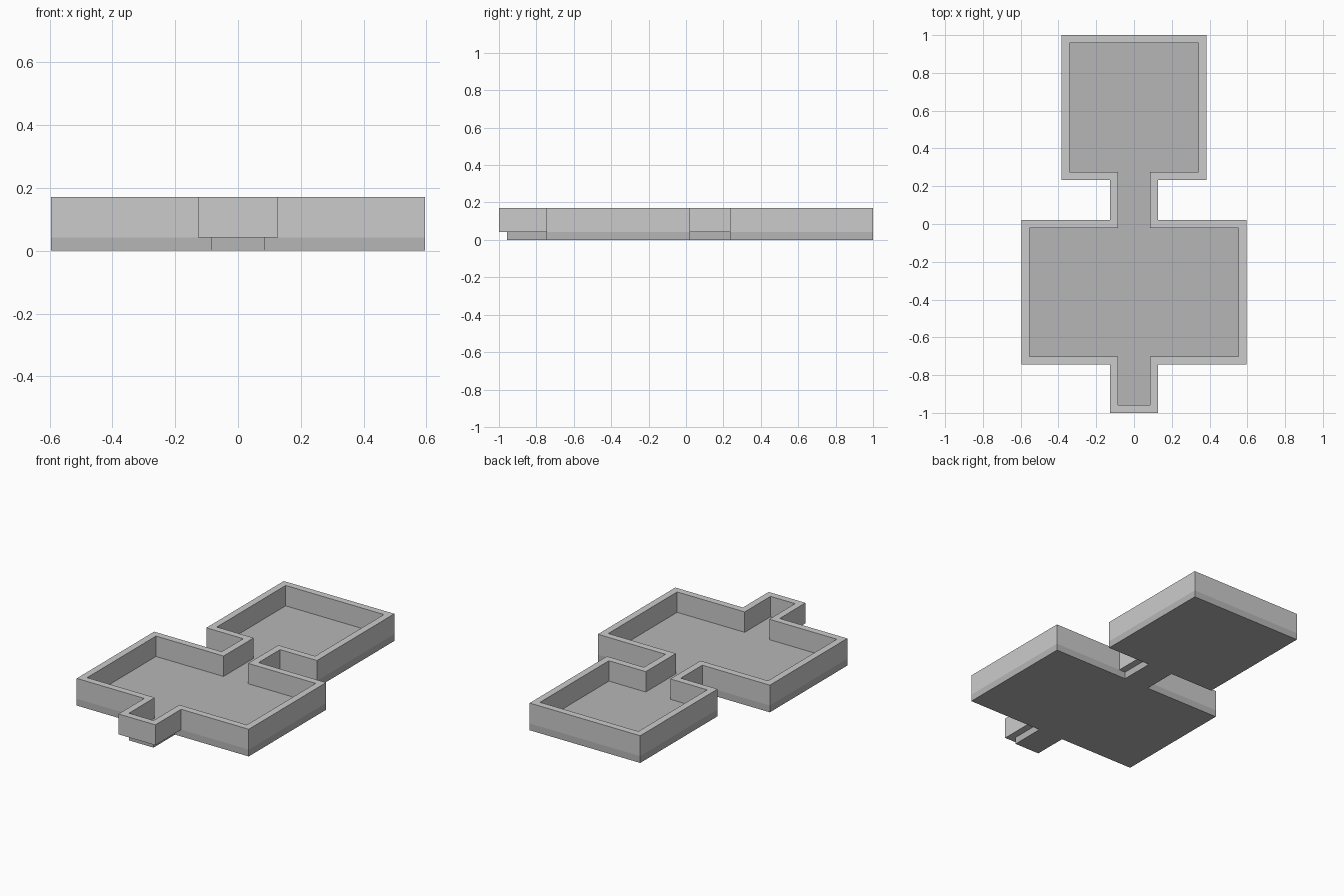
import bpy, bmesh

if "Cube" in bpy.data.objects:
    bpy.data.objects.remove(bpy.data.objects["Cube"])

T = 2 / 47  # wall thickness, used as the module for the whole plan


def mirrored(half):
    """Close a right-hand half outline (bottom to top) across x = 0."""
    return half + [(-x, y) for x, y in reversed(half)]


def finish(bm, name):
    bmesh.ops.recalc_face_normals(bm, faces=bm.faces[:])
    me = bpy.data.meshes.new(name)
    bm.to_mesh(me)
    bm.free()
    ob = bpy.data.objects.new(name, me)
    bpy.context.collection.objects.link(ob)
    return ob


def loop(bm, outline, z):
    return [bm.verts.new((x * T, y * T, z * T)) for x, y in outline]


def band(bm, a, b):
    n = len(a)
    for i in range(n):
        j = (i + 1) % n
        bm.faces.new((a[i], a[j], b[j], b[i]))


# Plan outlines in modules: entry stub, wide room, passage, narrow room
outer = mirrored([(3, -23.5), (3, -17.5), (14, -17.5), (14, .5),
                  (3, .5), (3, 5.5), (9, 5.5), (9, 23.5)])
inner = mirrored([(2, -22.5), (2, -16.5), (13, -16.5), (13, -.5),
                  (2, -.5), (2, 6.5), (8, 6.5), (8, 22.5)])
slab = mirrored([(2, -22.5), (2, -17.5), (14, -17.5), (14, .5),
                 (2, .5), (2, 5.5), (9, 5.5), (9, 23.5)])

# Floor slab: full width under rooms, narrow under passages
bm = bmesh.new()
low, high = loop(bm, slab, 0), loop(bm, slab, 1)
band(bm, low, high)
bm.faces.new(low)
bm.faces.new(high)
floor = finish(bm, "floor")
mat = bpy.data.materials.new("dark_grey")
mat.diffuse_color = (0.47, 0.47, 0.47, 1)
mat.use_nodes = True
mat.node_tree.nodes["Principled BSDF"].inputs["Base Color"].default_value = mat.diffuse_color
floor.data.materials.append(mat)

# Continuous wall ring standing on the floor
bm = bmesh.new()
ob_, ot, it, ib = (loop(bm, outer, 1), loop(bm, outer, 4),
                   loop(bm, inner, 4), loop(bm, inner, 1))
for a, b in ((ob_, ot), (ot, it), (it, ib), (ib, ob_)):
    band(bm, a, b)
finish(bm, "walls")
